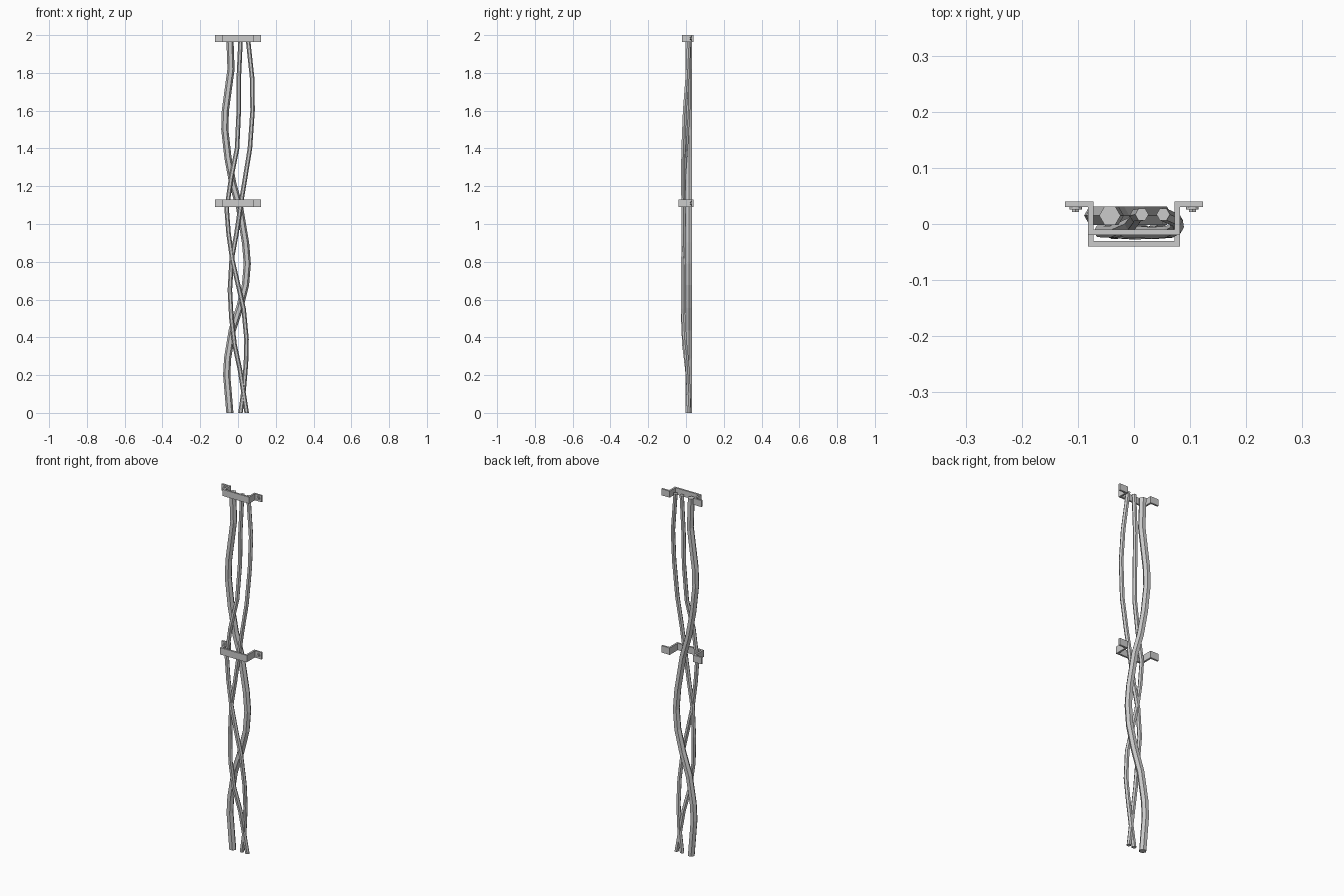
import bpy, bmesh, math
from mathutils import Matrix, Vector

if "Cube" in bpy.data.objects:
    bpy.data.objects.remove(bpy.data.objects["Cube"])


def finish(bm, name):
    bmesh.ops.recalc_face_normals(bm, faces=bm.faces)
    mesh = bpy.data.meshes.new(name)
    bm.to_mesh(mesh)
    bm.free()
    obj = bpy.data.objects.new(name, mesh)
    bpy.context.collection.objects.link(obj)
    return obj


def cable(name, radius, path):
    """Six-sided tube swept along (x, y, z) points, capped at both ends."""
    bm = bmesh.new()
    pts = [Vector(p) for p in path]
    rings = []
    for i, p in enumerate(pts):
        t = (pts[min(i + 1, len(pts) - 1)] - pts[max(i - 1, 0)]).normalized()
        if i in (0, len(pts) - 1):
            t = Vector((0, 0, -1))
        side = Vector((0, 1, 0)).cross(t).normalized()
        up = t.cross(side)
        rings.append([bm.verts.new(p + radius * (math.cos(a) * side + math.sin(a) * up))
                      for a in (k * math.pi / 3 for k in range(6))])
    for a, b in zip(rings, rings[1:]):
        for k in range(6):
            n = (k + 1) % 6
            bm.faces.new((a[k], a[n], b[n], b[k]))
    bm.faces.new(rings[0])
    bm.faces.new(rings[-1])
    return finish(bm, name)


def bracket(name, front, z0, z1):
    """Hat-shaped strap: flat profile mirrored in x, extruded upward."""
    half = [(0.123, 0.03), (0.123, 0.04), (0.072, 0.04), (0.072, front + 0.01)]
    outer = [(0.082, front), (0.082, 0.03)]
    right = outer + half
    loop = right + [(-x, y) for x, y in reversed(right)]
    bm = bmesh.new()
    face = bm.faces.new([bm.verts.new((x, y, z0)) for x, y in loop])
    geo = bmesh.ops.extrude_face_region(bm, geom=[face])["geom"]
    bmesh.ops.translate(bm, vec=(0, 0, z1 - z0),
                        verts=[v for v in geo if isinstance(v, bmesh.types.BMVert)])
    return finish(bm, name)


def bolt(name, x, z):
    """Washer and hex head on the front of a flange."""
    bm = bmesh.new()
    for r, y0, y1, n in ((0.011, 0.026, 0.031, 12), (0.007, 0.021, 0.027, 6)):
        m = Matrix.Translation((x, (y0 + y1) / 2, z)) @ Matrix.Rotation(math.pi / 2, 4, 'X')
        bmesh.ops.create_cone(bm, cap_ends=True, segments=n, radius1=r, radius2=r,
                              depth=y1 - y0, matrix=m)
    return finish(bm, name)


# Thick cable along the wall
cable("thick_cable", 0.019, [(x, 0.015, z) for x, z in (
    (-0.043, 1.985), (-0.037, 1.82), (-0.067, 1.6), (-0.07, 1.5), (-0.053, 1.35),
    (-0.027, 1.21), (0.008, 1.09), (0.04, 0.9), (0.049, 0.79), (0.04, 0.68),
    (0.01, 0.56), (-0.03, 0.44), (-0.055, 0.29), (-0.06, 0.2), (-0.043, 0.0))])

# Thin cables weaving in front of it
cable("thin_cable_middle", 0.012, [
    (0.014, 0.017, 1.985), (0.004, 0.015, 1.77), (0.004, 0.012, 1.6), (-0.005, 0.0, 1.4),
    (-0.037, -0.014, 1.24), (-0.06, -0.013, 1.08), (-0.05, -0.013, 0.95),
    (-0.03, -0.015, 0.81), (0.0, -0.017, 0.68), (0.03, -0.016, 0.55), (0.045, -0.007, 0.39),
    (0.042, 0.006, 0.26), (0.03, 0.014, 0.12), (0.013, 0.016, 0.0)])
cable("thin_cable_right", 0.012, [
    (0.052, 0.017, 1.985), (0.075, 0.007, 1.77), (0.077, -0.006, 1.6), (0.063, -0.014, 1.4),
    (0.037, -0.016, 1.24), (0.014, -0.014, 1.1), (-0.008, -0.014, 0.95), (-0.034, -0.01, 0.81),
    (-0.043, -0.008, 0.65), (-0.035, -0.016, 0.5), (-0.018, -0.01, 0.36),
    (0.01, 0.006, 0.23), (0.046, 0.016, 0.0)])

# Wall brackets with bolts
for label, front, z0, z1 in (("top", -0.02, 1.964, 2.0), ("middle", -0.04, 1.091, 1.129)):
    bracket(label + "_bracket", front, z0, z1)
    for side, x in (("left", -0.104), ("right", 0.104)):
        bolt(f"{label}_bolt_{side}", x, (z0 + z1) / 2)
